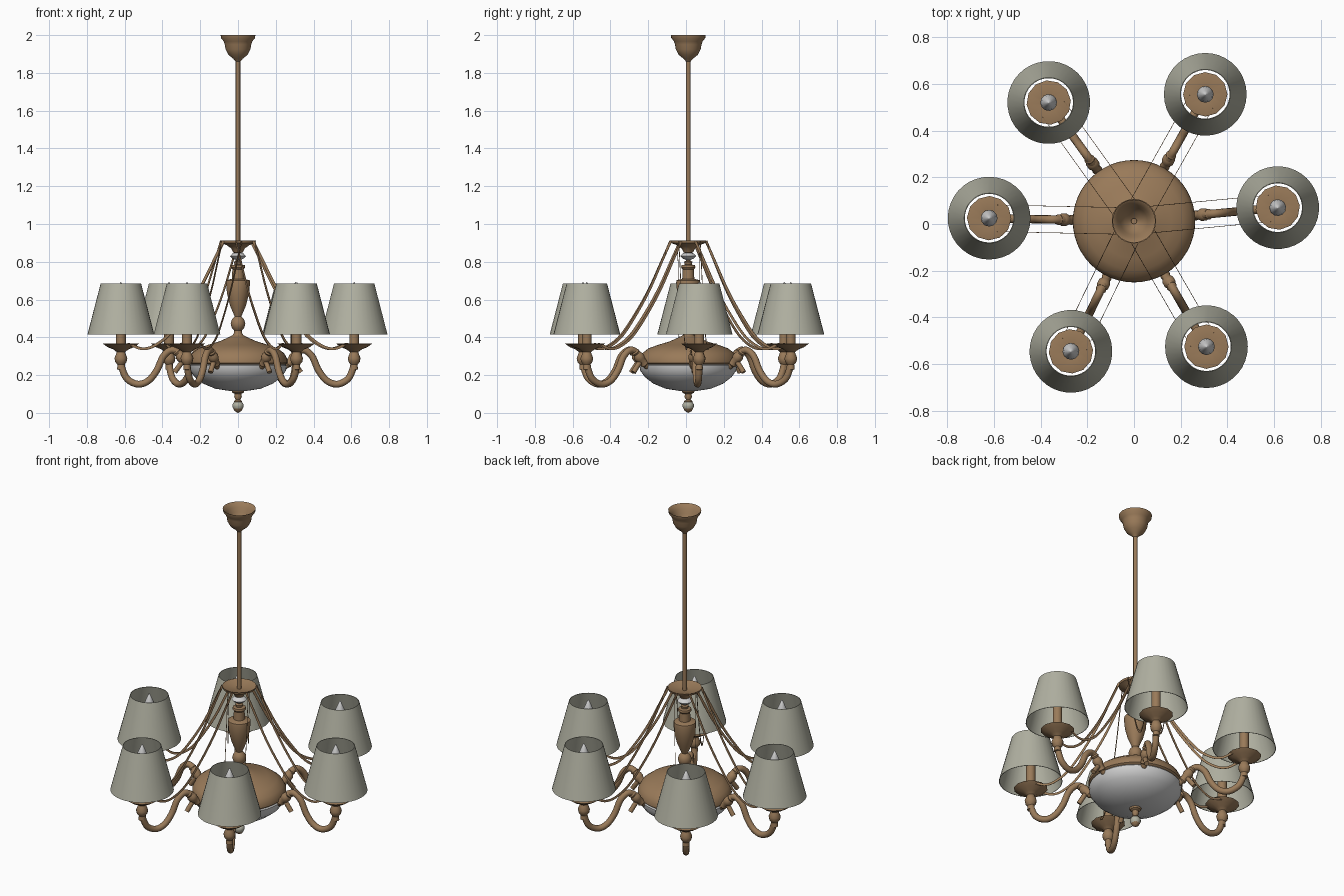
import bpy, bmesh, math
from mathutils import Vector, Matrix


def material(name, rgb):
    m = bpy.data.materials.new(name)
    m.diffuse_color = (*rgb, 1)
    return m


BRONZE = material("bronze", (0.32, 0.195, 0.10))
FABRIC = material("shade_fabric", (0.44, 0.44, 0.36))
GLASS = material("frosted_glass", (0.62, 0.62, 0.62))
HUB = Vector((0, 0.012, 0))


def finish(bm, name, mat, loc, rot):
    bmesh.ops.recalc_face_normals(bm, faces=bm.faces)
    me = bpy.data.meshes.new(name)
    bm.to_mesh(me)
    bm.free()
    me.materials.append(mat)
    ob = bpy.data.objects.new(name, me)
    ob.location = loc
    ob.rotation_euler = (0, 0, rot)
    bpy.context.collection.objects.link(ob)
    return ob


def smooth_path(pts, steps):
    """Catmull-Rom curve through the given (r, z) points."""
    p = [Vector(q) for q in pts]
    p = [2 * p[0] - p[1]] + p + [2 * p[-1] - p[-2]]
    out = []
    for i in range(1, len(p) - 2):
        a, b, c, d = p[i - 1:i + 3]
        for k in range(steps):
            t = k / steps
            out.append(0.5 * (2 * b + (c - a) * t + (2 * a - 5 * b + 4 * c - d) * t * t
                              + (3 * b - a - 3 * c + d) * t ** 3))
    return out + [p[-2]]


def lathe(name, profile, mat, loc=HUB, rot=0, n=32, axis=None):
    """Revolve an (r, z) profile; axis optionally tilts it in the local frame."""
    bm = bmesh.new()
    rings = []
    for r, z in profile:
        if r < 1e-5:
            rings.append([bm.verts.new((0, 0, z))] * n)
        else:
            rings.append([bm.verts.new((r * math.cos(2 * math.pi * i / n),
                                        r * math.sin(2 * math.pi * i / n), z)) for i in range(n)])
    for a, b in zip(rings, rings[1:]):
        for i in range(n):
            j = (i + 1) % n
            vs = list(dict.fromkeys((a[i], a[j], b[j], b[i])))
            if len(vs) > 2:
                bm.faces.new(vs)
    if axis:
        bmesh.ops.transform(bm, matrix=axis, verts=bm.verts)
    return finish(bm, name, mat, loc, rot)


def sweep(name, path, section, mat, loc, rot, side=0):
    """Sweep a (normal, sideways) section along a path in the local xz plane."""
    bm = bmesh.new()
    rings = []
    for i, p in enumerate(path):
        t = (path[min(i + 1, len(path) - 1)] - path[max(i - 1, 0)]).normalized()
        rings.append([bm.verts.new((p.x - t.y * a, side + b, p.y + t.x * a)) for a, b in section])
    n = len(section)
    for a, b in zip(rings, rings[1:]):
        for i in range(n):
            bm.faces.new((a[i], a[(i + 1) % n], b[(i + 1) % n], b[i]))
    bm.faces.new(rings[0])
    bm.faces.new(rings[-1])
    return finish(bm, name, mat, loc, rot)


# Ceiling cup (open on top) and suspension rod
lathe("ceiling_canopy", [(0.012, 1.90), (0.04, 1.92), (0.058, 1.95), (0.07, 1.975), (0.088, 1.998),
                         (0.092, 2.0), (0.09, 1.985), (0.076, 1.967), (0.07, 1.95), (0.066, 1.925),
                         (0.05, 1.895), (0.025, 1.875), (0.012, 1.86)], BRONZE)
lathe("rod", [(0, 1.91), (0.012, 1.91), (0.012, 0.76), (0, 0.76)], BRONZE, n=16)

# Crown holding the ribbons
lathe("crown", [(0.012, 0.895), (0.08, 0.905), (0.095, 0.912), (0.092, 0.90), (0.06, 0.888),
                (0.035, 0.87), (0.025, 0.85), (0.012, 0.845)], BRONZE)
lathe("glass_collar", [(0.012, 0.85), (0.03, 0.843), (0.042, 0.83), (0.03, 0.817), (0.012, 0.81)], GLASS)

# Turned column
lathe("column", [(0.012, 0.805), (0.022, 0.80), (0.018, 0.785), (0.036, 0.782), (0.038, 0.77),
                 (0.03, 0.76), (0.032, 0.71), (0.062, 0.702), (0.064, 0.69), (0.058, 0.63),
                 (0.043, 0.57), (0.024, 0.525), (0.018, 0.51), (0.032, 0.495), (0.039, 0.472),
                 (0.032, 0.448), (0.02, 0.435), (0.022, 0.42), (0.04, 0.40), (0.04, 0.38)], BRONZE)

# Bowl: bronze cover over a frosted glass dish
lathe("bowl_cover", [(0.02, 0.415), (0.05, 0.40), (0.10, 0.378), (0.16, 0.36), (0.21, 0.342), (0.245, 0.315),
                     (0.261, 0.285), (0.262, 0.265), (0.25, 0.255), (0.0, 0.255)], BRONZE, n=48)
lathe("glass_bowl", [(0.25, 0.258), (0.258, 0.25), (0.255, 0.225), (0.23, 0.19), (0.185, 0.155),
                     (0.12, 0.128), (0.05, 0.117), (0.0, 0.115)], GLASS, n=48)

# Bottom finial
lathe("finial_stem", [(0.0, 0.125), (0.035, 0.12), (0.03, 0.107), (0.017, 0.10), (0.02, 0.085),
                      (0.012, 0.07), (0.022, 0.062), (0.022, 0.055), (0.0, 0.055)], BRONZE, n=20)
lathe("finial_ball", [(0.0, 0.066), (0.02, 0.06), (0.03, 0.045), (0.03, 0.033), (0.024, 0.02)], FABRIC, n=20)
lathe("finial_tip", [(0.0, 0.025), (0.025, 0.022), (0.018, 0.01), (0.008, 0.004), (0.0, 0.0)], BRONZE, n=20)

# Lights: arm, ribbons, cup, candle, bulb and shade, repeated round the hub
LIGHTS = [(0.615, 0.07), (0.305, 0.555), (-0.365, 0.52), (-0.62, 0.025), (-0.27, -0.545), (0.31, -0.525)]
ARM = [(0.21, 0.23), (0.26, 0.255), (0.305, 0.31), (0.35, 0.333), (0.395, 0.30), (0.43, 0.225),
       (0.475, 0.17), (0.53, 0.152), (0.585, 0.178), (0.612, 0.23), (0.62, 0.28)]
RIBBON = [(0.075, 0.91), (0.13, 0.80), (0.20, 0.66), (0.28, 0.53), (0.37, 0.41), (0.45, 0.352),
          (0.51, 0.34), (0.56, 0.358), (0.585, 0.364)]
TUBE = [(0.018 * math.cos(k * math.pi / 6), 0.018 * math.sin(k * math.pi / 6)) for k in range(12)]
STRIP = [(-0.007, -0.0012), (0.007, -0.0012), (0.007, 0.0012), (-0.007, 0.0012)]

for x, y in LIGHTS:
    at = Vector((x, y, 0))
    d = at - HUB
    ang, k = math.atan2(d.y, d.x), d.length / 0.62
    scaled = lambda pts: smooth_path([(r * k, z) for r, z in pts], 6)
    sweep("arm", scaled(ARM), TUBE, BRONZE, HUB, ang)
    # turned collar near the bowl, tilted along the arm
    tilt = Matrix.Translation((0.30 * k, 0, 0.295)) @ Matrix.Rotation(math.radians(42), 4, 'Y')
    lathe("arm_collar", [(0.014, -0.06), (0.022, -0.05), (0.018, -0.03), (0.027, -0.01), (0.027, 0.01),
                         (0.018, 0.025), (0.023, 0.035), (0.014, 0.05)], BRONZE, HUB, ang, 14, tilt)
    # little leaf stub hanging under the collar
    sweep("arm_stub", [Vector((0.335 * k, 0.215)), Vector((0.31 * k, 0.25)), Vector((0.285 * k, 0.285))],
          [(a * 0.75, b * 0.75) for a, b in TUBE], BRONZE, HUB, ang)
    for s in (-1, 1):
        sweep("ribbon", scaled(RIBBON), STRIP, BRONZE, HUB, ang, s * 0.057)
    lathe("cup", [(0.0, 0.225), (0.02, 0.23), (0.018, 0.255), (0.03, 0.27), (0.034, 0.29), (0.026, 0.31),
                  (0.022, 0.322), (0.04, 0.336), (0.07, 0.348), (0.095, 0.366), (0.09, 0.368),
                  (0.03, 0.358), (0.0, 0.358)], BRONZE, at, ang, 12)
    lathe("candle", [(0.026, 0.355), (0.026, 0.555), (0.0, 0.555)], BRONZE, at, ang, 16)
    lathe("bulb", [(0.014, 0.55), (0.03, 0.57), (0.036, 0.595), (0.03, 0.63), (0.015, 0.665), (0.004, 0.69),
                   (0.0, 0.692)], GLASS, at, ang, 12)
    lathe("lamp_shade", [(0.174, 0.415), (0.177, 0.415), (0.107, 0.685), (0.104, 0.685), (0.174, 0.415)],
          FABRIC, at, ang, 36)

# Smooth shading with crisp edges
for ob in bpy.context.scene.objects:
    ob.select_set(True)
    bpy.context.view_layer.objects.active = ob
bpy.ops.object.shade_smooth_by_angle(angle=math.radians(40))
